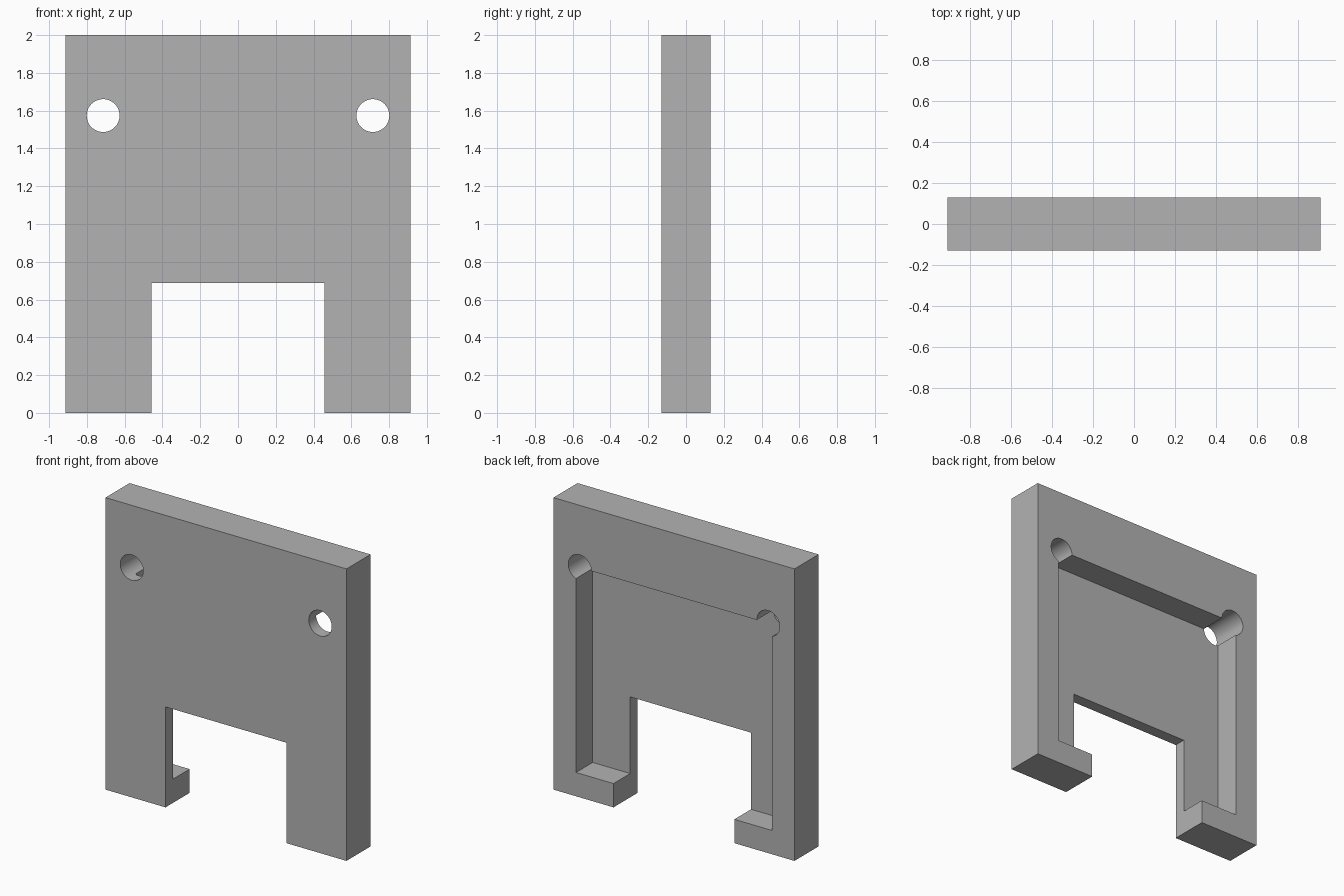
import bpy
import math

default_cube = bpy.data.objects.get("Cube")
if default_cube:
    bpy.data.objects.remove(default_cube, do_unlink=True)

WIDTH, DEPTH, HEIGHT = 1.826, 0.26, 2.0
NOTCH_HALF, NOTCH_TOP = 0.458, 0.688
POCKET_HALF, POCKET_BOTTOM, POCKET_TOP = 0.742, 0.163, 1.574
FLOOR_Y = -0.05            # front skin ends here, pocket opens to the back
HOLE_X, HOLE_RADIUS = 0.714, 0.087

grey = bpy.data.materials.new("plain grey")
grey.use_nodes = True
colour = (0.45, 0.45, 0.45, 1)
grey.diffuse_color = colour
grey.node_tree.nodes["Principled BSDF"].inputs["Base Color"].default_value = colour


def box(name, low, high):
    """Box between two opposite corners."""
    bpy.ops.mesh.primitive_cube_add(size=1)
    obj = bpy.context.object
    obj.name = name
    obj.location = [(a + b) / 2 for a, b in zip(low, high)]
    obj.scale = [b - a for a, b in zip(low, high)]
    bpy.ops.object.transform_apply(location=True, rotation=False, scale=True)
    obj.data.materials.append(grey)
    return obj


def cut(body, cutter):
    """Subtract the cutter from the body and discard it."""
    cutter.hide_render = True
    mod = body.modifiers.new(cutter.name, "BOOLEAN")
    mod.operation = "DIFFERENCE"
    mod.solver = "EXACT"
    mod.object = cutter
    bpy.context.view_layer.objects.active = body
    bpy.ops.object.modifier_apply(modifier=mod.name)
    bpy.data.objects.remove(cutter, do_unlink=True)


# Main plate
plate = box("bracket_plate", (-WIDTH / 2, -DEPTH / 2, 0), (WIDTH / 2, DEPTH / 2, HEIGHT))

# Notch between the legs
cut(plate, box("notch", (-NOTCH_HALF, -1, -1), (NOTCH_HALF, 1, NOTCH_TOP)))

# Pocket in the back, leaving a lip at the foot of each leg
cut(plate, box("back_pocket", (-POCKET_HALF, FLOOR_Y, POCKET_BOTTOM),
               (POCKET_HALF, 1, POCKET_TOP)))

# Round through holes at the upper pocket corners
for side in (-1, 1):
    bpy.ops.mesh.primitive_cylinder_add(
        vertices=64, radius=HOLE_RADIUS, depth=1,
        location=(side * HOLE_X, 0, POCKET_TOP), rotation=(math.pi / 2, 0, 0))
    hole = bpy.context.object
    hole.name = "corner_hole"
    hole.data.materials.append(grey)
    cut(plate, hole)

# Smooth hole walls, sharp edges elsewhere
bpy.ops.object.select_all(action="DESELECT")
plate.select_set(True)
bpy.context.view_layer.objects.active = plate
bpy.ops.object.shade_smooth_by_angle(angle=math.radians(30))
